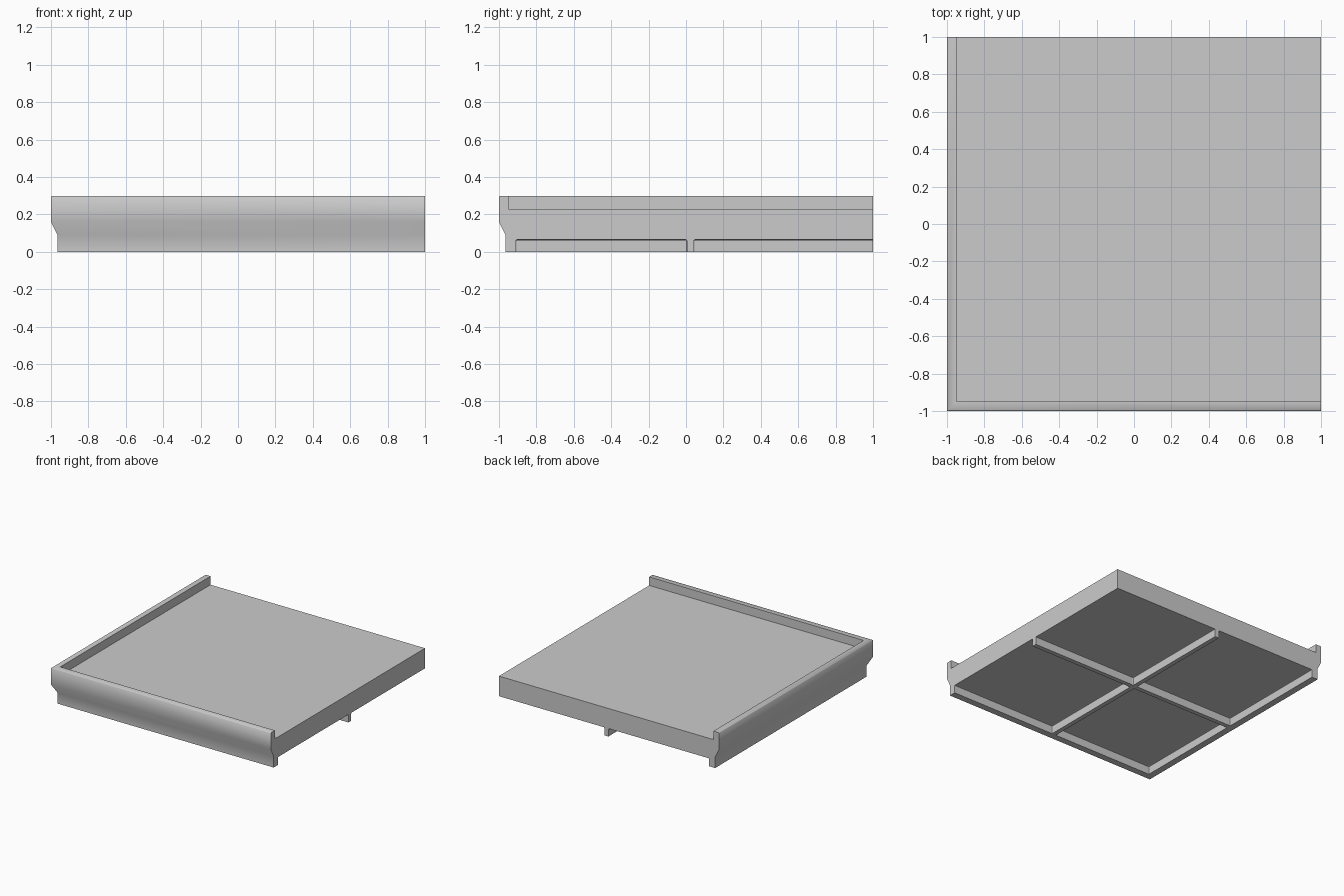
import bpy, bmesh
from mathutils import Matrix, Vector
from math import radians

cube = bpy.data.objects.get("Cube")
if cube:
    bpy.data.objects.remove(cube, do_unlink=True)

grey = bpy.data.materials.new("concrete grey")
grey.use_nodes = True
colour = (0.6, 0.6, 0.6, 1)
grey.diffuse_color = colour
grey.node_tree.nodes["Principled BSDF"].inputs["Base Color"].default_value = colour


def make_object(name, bm):
    bmesh.ops.recalc_face_normals(bm, faces=bm.faces[:])
    mesh = bpy.data.meshes.new(name)
    bm.to_mesh(mesh)
    bm.free()
    mesh.materials.append(grey)
    obj = bpy.data.objects.new(name, mesh)
    bpy.context.collection.objects.link(obj)
    return obj


def add_box(bm, low, high):
    low, high = Vector(low), Vector(high)
    place = Matrix.Translation((low + high) / 2) @ Matrix.Diagonal((*(high - low), 1))
    bmesh.ops.create_cube(bm, size=1, matrix=place)


def select_only(obj):
    bpy.ops.object.select_all(action='DESELECT')
    obj.select_set(True)
    bpy.context.view_layer.objects.active = obj


# Floor slab, open on the two plain sides underneath
WALL = 0.05
bm = bmesh.new()
add_box(bm, (WALL - 1, WALL - 1, 0), (1, 1, 0.23))
slab = make_object("floor_slab", bm)

# Four cells cut from below, leaving the cross ribs and the rim beams
bm = bmesh.new()
spans = [(-0.91, 0.005), (0.042, 1.2)]
for x0, x1 in spans:
    for y0, y1 in spans:
        add_box(bm, (x0, y0, -0.2), (x1, y1, 0.065))
cutter = make_object("cell_cutter", bm)
cutter.hide_render = True
bevel = cutter.modifiers.new("soft corners", 'BEVEL')
bevel.width = 0.006
bevel.segments = 2
cut = slab.modifiers.new("cells", 'BOOLEAN')
cut.operation = 'DIFFERENCE'
cut.solver = 'EXACT'
cut.object = cutter
select_only(slab)
bpy.ops.object.modifier_apply(modifier=cut.name)
bpy.data.objects.remove(cutter, do_unlink=True)

# Parapet: one moulded profile (inset, height) swept round the corner
profile = [(WALL, 0), (0.035, 0), (0.035, 0.09), (0, 0.16),
           (0, 0.294), (0.006, 0.3), (WALL, 0.3)]
bm = bmesh.new()
rings = []
for station in (lambda i: (1, i - 1), lambda i: (i - 1, i - 1), lambda i: (i - 1, 1)):
    rings.append([bm.verts.new((*station(inset), z)) for inset, z in profile])
count = len(profile)
for a, b in zip(rings, rings[1:]):
    for i in range(count):
        j = (i + 1) % count
        bm.faces.new((a[i], a[j], b[j], b[i]))
bm.faces.new(rings[0])
bm.faces.new(rings[-1])
parapet = make_object("corner_parapet", bm)
select_only(parapet)
bpy.ops.object.shade_smooth_by_angle(angle=radians(50))
